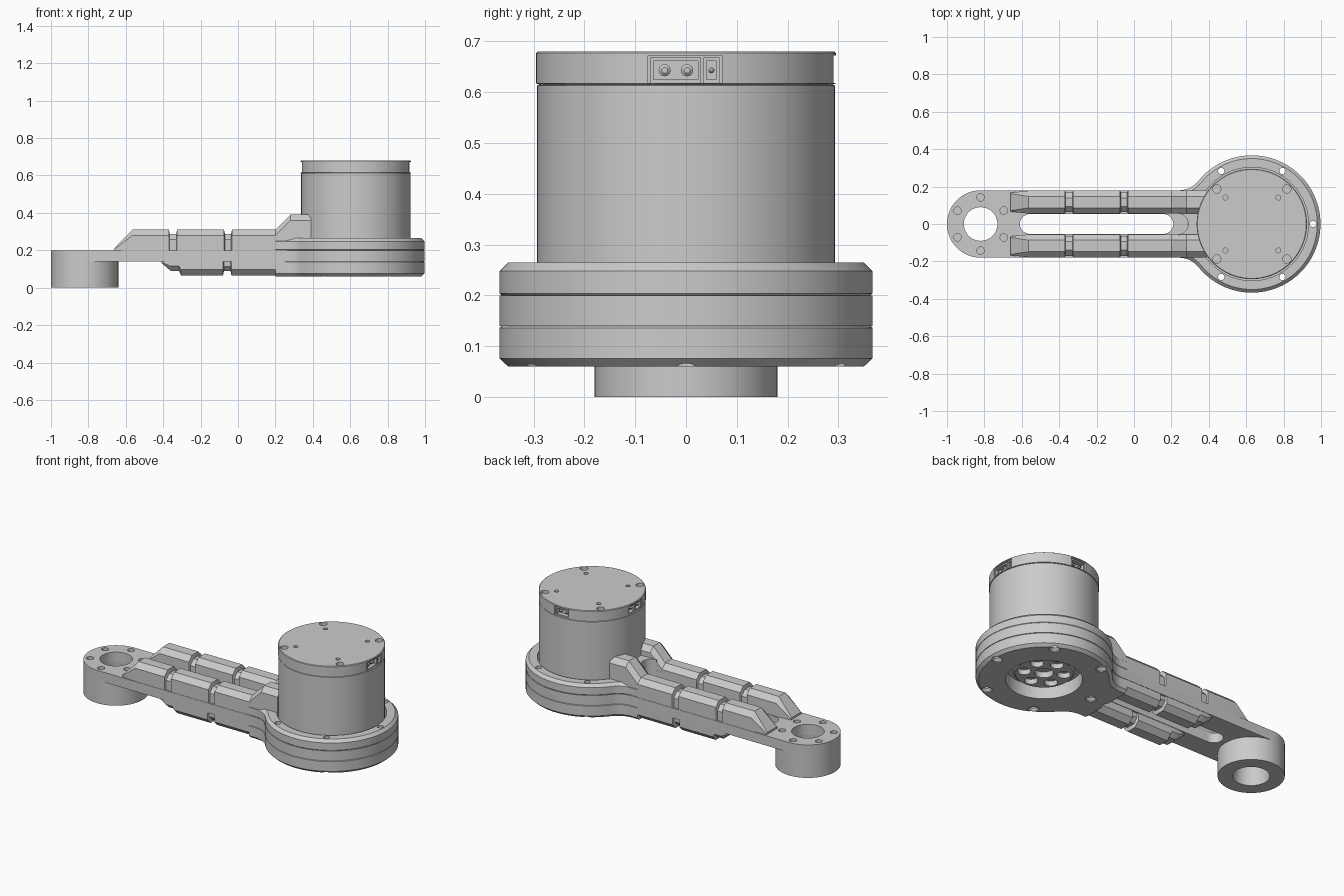
import bpy, bmesh
from math import pi, cos, sin, atan2, radians
from mathutils import Matrix

if "Cube" in bpy.data.objects:
    bpy.data.objects.remove(bpy.data.objects["Cube"])

DX, EX = 0.63, -0.82          # centres of motor disc and of the small arm end
R, W = 0.367, 0.18            # disc radius and arm half width
FX, FR = 0.24, 0.133          # fillet between arm and disc


def loft(bm, loops, wrap=False):
    rows = [[bm.verts.new(p) for p in l] for l in loops]
    n = len(rows[0])
    for k in range(len(rows) if wrap else len(rows) - 1):
        a, b = rows[k], rows[(k + 1) % len(rows)]
        for i in range(n):
            j = (i + 1) % n
            bm.faces.new((a[i], a[j], b[j], b[i]))
    if not wrap:
        bm.faces.new(rows[0][::-1])
        bm.faces.new(rows[-1])


def lathe(bm, prof, x=0, y=0, seg=24, wrap=False):
    loft(bm, [[(x + r * cos(2 * pi * i / seg), y + r * sin(2 * pi * i / seg), z)
               for i in range(seg)] for r, z in prof], wrap)


def box(bm, x0, x1, y0, y1, z0, z1):
    loft(bm, [[(x0, y0, z), (x1, y0, z), (x1, y1, z), (x0, y1, z)] for z in (z0, z1)])


def finish(name, bm, matrix=None):
    if matrix:
        bm.transform(matrix)
    bmesh.ops.recalc_face_normals(bm, faces=bm.faces)
    me = bpy.data.meshes.new(name)
    bm.to_mesh(me)
    bm.free()
    ob = bpy.data.objects.new(name, me)
    bpy.context.collection.objects.link(ob)
    return ob


def cut(ob, bm, matrix=None):
    tool = finish("cutter", bm, matrix)
    mod = ob.modifiers.new("cut", 'BOOLEAN')
    mod.operation, mod.solver, mod.object = 'DIFFERENCE', 'EXACT', tool
    dg = bpy.context.evaluated_depsgraph_get()
    me = bpy.data.meshes.new_from_object(ob.evaluated_get(dg))
    ob.modifiers.clear()
    ob.data = me
    bpy.data.objects.remove(tool)


def arc(cx, cy, r, a, b, n):
    return [(cx + r * cos(a + (b - a) * i / n), cy + r * sin(a + (b - a) * i / n))
            for i in range(n + 1)]


def outline(inset, z, full):
    """Disc with filleted neck; full adds the whole arm with its round end."""
    t = atan2(W + FR, FX - DX)
    pts = arc(DX, 0, R - inset, -t, t, 80)
    pts += arc(FX, W + FR, FR + inset, t - pi, -pi / 2, 8)[1:]
    if full:
        pts += arc(EX, 0, W - inset, pi / 2, 3 * pi / 2, 36)
    else:
        pts += [(0.2, W - inset), (0.2, inset - W)]
    pts += arc(FX, -W - FR, FR + inset, pi / 2, pi - t, 8)[:-1]
    return [(x, y, z) for x, y in pts]


def layer(name, steps, full=False):
    bm = bmesh.new()
    loft(bm, [outline(i, z, full) for i, z in steps])
    return finish(name, bm)


def slot(bm, x0, x1, r, z0, z1):
    pts = arc(x0 + r, 0, r, pi / 2, 3 * pi / 2, 16) + arc(x1 - r, 0, r, -pi / 2, pi / 2, 16)
    loft(bm, [[(x, y, z) for x, y in pts] for z in (z0, z1)])


def rails(name, stations, base):
    """Mirrored pair of chamfered covers, section height given per x."""
    bm = bmesh.new()
    for s in (1, -1):
        loops = []
        for x, z, g in stations:
            d = z - base
            c = min(0.03, abs(d) * 0.5)
            zc = z - c * (1 if d > 0 else -1)
            a, b = 0.056 + g, 0.178 - g
            loops.append([(x, s * y, h) for y, h in
                          ((a, base), (b, base), (b, zc), (b - c, z), (a + c, z), (a, zc))])
        loft(bm, loops)
    return finish(name, bm)


def ring_of(bm, cx, rad, n, prof, start=0, seg=16):
    for k in range(n):
        a = start + 2 * pi * k / n
        lathe(bm, prof, cx + rad * cos(a), rad * sin(a), seg)


# Middle arm plate with slot, eye and end screw holes
plate = layer("arm_plate", [(0, 0.14), (0, 0.2)], True)
bm = bmesh.new()
slot(bm, -0.61, 0.21, 0.053, 0.1, 0.25)
lathe(bm, [(0.09, 0.1), (0.09, 0.25)], EX, 0, 40)
ring_of(bm, EX, 0.143, 6, [(0.02, 0.17), (0.02, 0.25)], pi / 6)
ring_of(bm, DX, 0.327, 6, [(0.017, 0.1), (0.017, 0.25)])
cut(plate, bm)

# Upper flange around the motor
upper = layer("upper_flange", [(0.004, 0.2), (0, 0.204), (0, 0.248), (0.017, 0.265)])
bm = bmesh.new()
lathe(bm, [(0.303, 0.21), (0.303, 0.4)], DX, 0, 80)
slot(bm, 0.1, 0.29, 0.055, 0.15, 0.4)
for k in (-2, -1, 0, 1, 2):
    lathe(bm, [(0.017, 0.1), (0.017, 0.3)], DX + 0.327 * cos(k * pi / 3), 0.327 * sin(k * pi / 3), 16)
cut(upper, bm)

# Lower flange with output opening and countersunk screws
lower = layer("lower_flange", [(0.017, 0.06), (0, 0.076), (0, 0.136), (0.004, 0.14)])
bm = bmesh.new()
lathe(bm, [(0.206, 0), (0.206, 0.2)], DX, 0, 64)
slot(bm, 0.1, 0.21, 0.053, 0, 0.2)
ring_of(bm, DX, 0.327, 6, [(0.03, 0.03), (0.03, 0.066), (0.017, 0.08), (0.017, 0.2)])
cut(lower, bm)

# Output hub with planet bores
bm = bmesh.new()
lathe(bm, [(0.155, 0.1), (0.165, 0.108), (0.165, 0.16)], DX, 0, 64)
hub = finish("output_hub", bm)
bm = bmesh.new()
lathe(bm, [(0.05, 0.05), (0.05, 0.135)], DX, 0, 32)
ring_of(bm, DX, 0.108, 6, [(0.036, 0.05), (0.036, 0.13)], pi / 6, 24)
cut(hub, bm)

# Segmented covers above and below the arm
g = 0.008
rails("upper_rails", [(-0.66, 0.212, 0.01), (-0.565, 0.31, 0), (-0.37, 0.31, 0), (-0.365, 0.288, g),
                      (-0.33, 0.288, g), (-0.325, 0.31, 0), (-0.075, 0.31, 0), (-0.07, 0.288, g),
                      (-0.037, 0.288, g), (-0.032, 0.31, 0), (0.345, 0.31, 0)], 0.2)
rails("lower_rails", [(-0.41, 0.133, 0.01), (-0.36, 0.09, 0), (-0.315, 0.09, 0), (-0.305, 0.066, 0),
                      (-0.08, 0.066, 0), (-0.075, 0.088, g), (-0.04, 0.088, g), (-0.035, 0.066, 0),
                      (0.345, 0.066, 0)], 0.14)

# Raised shoulders against the motor, and the bridge between them
rails("shoulders", [(0.195, 0.305, 0), (0.28, 0.39, 0), (0.39, 0.39, 0)], 0.22)
bm = bmesh.new()
box(bm, 0.236, 0.36, -0.06, 0.06, 0.2, 0.33)
bridge = finish("bridge", bm)
bm = bmesh.new()
slot(bm, 0.1, 0.29, 0.055, 0.15, 0.4)
cut(bridge, bm)

# Foot ring under the small end
bm = bmesh.new()
lathe(bm, [(0.18, 0), (0.18, 0.14), (0.09, 0.14), (0.1, 0)], EX, 0, 64, True)
finish("foot_ring", bm)

# Motor can and cap
bm = bmesh.new()
lathe(bm, [(0.293, 0.19), (0.293, 0.613), (0.286, 0.615)], DX, 0, 80)
finish("motor_can", bm)
bm = bmesh.new()
lathe(bm, [(0.286, 0.614), (0.295, 0.617), (0.295, 0.677), (0.291, 0.68)], DX, 0, 80)
cap = finish("motor_cap", bm)
bm = bmesh.new()
ring_of(bm, DX, 0.2, 4, [(0.013, 0.665), (0.013, 0.7)], pi / 4)
ring_of(bm, DX, 0.265, 4, [(0.022, 0.66), (0.022, 0.7)], pi / 4)
cut(cap, bm)


def connector(name, angle, sockets):
    """Pocket in the cap rim holding framed sockets (v0, v1, pin radius)."""
    m = Matrix.Translation((DX, 0, 0)) @ Matrix.Rotation(angle, 4, 'Z')
    bm = bmesh.new()
    box(bm, 0.24, 0.33, sockets[0][0] - 0.005, sockets[-1][1] + 0.005, 0.618, 0.672)
    cut(cap, bm, m)
    bm, hole, pins = bmesh.new(), bmesh.new(), bmesh.new()
    for v0, v1, r in sockets:
        box(bm, 0.235, 0.285, v0, v1, 0.618, 0.668)
        box(hole, 0.26, 0.3, v0 + 0.006, v1 - 0.006, 0.625, 0.661)
        for k in (0.28, 0.72) if v1 - v0 > 0.05 else (0.5,):
            v = v0 + (v1 - v0) * k
            loft(pins, [[(u, v + q * cos(a * pi / 6), 0.643 + q * sin(a * pi / 6)) for a in range(12)]
                        for u, q in ((0.255, r), (0.276, r), (0.281, r * 0.5))])
    cut(finish(name + "_socket", bm, m), hole, m)
    finish(name + "_pins", pins, m)


connector("power", 0, [(-0.07, 0.03, 0.012), (0.034, 0.066, 0.006)])
connector("signal", pi / 2, [(-0.045, 0.045, 0.007)])
connector("service", pi, [(-0.06, 0.0, 0.007), (0.004, 0.06, 0.007)])

# Smooth shading with crisp edges
for ob in bpy.context.scene.objects:
    ob.select_set(True)
    bpy.context.view_layer.objects.active = ob
bpy.ops.object.shade_smooth_by_angle(angle=radians(30))
